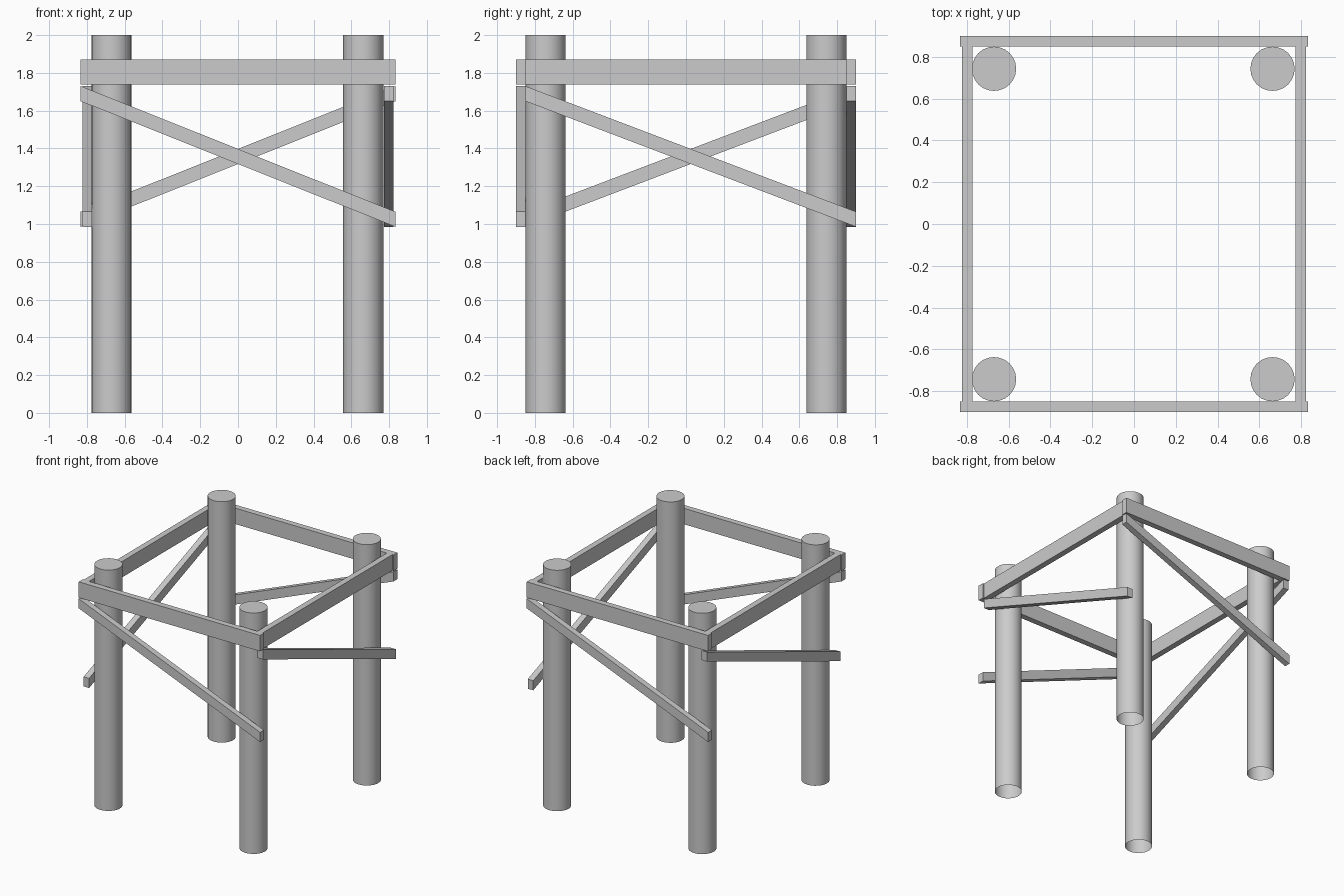
import bpy, bmesh

if "Cube" in bpy.data.objects:
    bpy.data.objects.remove(bpy.data.objects["Cube"])

X, Y = 0.833, 0.90      # outer half extents of the frame
T = 0.05                # board thickness


def finish(name, bm):
    bmesh.ops.recalc_face_normals(bm, faces=bm.faces)
    me = bpy.data.meshes.new(name)
    bm.to_mesh(me)
    bm.free()
    ob = bpy.data.objects.new(name, me)
    bpy.context.collection.objects.link(ob)
    return ob


def board(name, axis, a, b, off, za, zb, h):
    """Board along axis from a to b; top edge runs za to zb, ends cut plumb."""
    bm = bmesh.new()
    bmesh.ops.create_cube(bm, size=1)
    for v in bm.verts:
        t = v.co.x + 0.5
        along = a + (b - a) * t
        side = off + v.co.y * T
        z = za + (zb - za) * t + (v.co.z - 0.5) * h
        v.co = (along, side, z) if axis == 'x' else (side, along, z)
    return finish(name, bm)


# Round posts, open at the buried foot
for fb, y in (("front", -0.743), ("back", 0.743)):
    for lr, x in (("left", -0.67), ("right", 0.663)):
        bm = bmesh.new()
        bmesh.ops.create_cone(bm, cap_ends=True, segments=24,
                              radius1=0.106, radius2=0.106, depth=2)
        foot = [f for f in bm.faces if f.calc_center_median().z < -0.9]
        bmesh.ops.delete(bm, geom=foot, context='FACES_ONLY')
        bmesh.ops.translate(bm, verts=bm.verts, vec=(x, y, 1))
        post = finish(f"{fb}_{lr}_post", bm)
        bpy.context.view_layer.objects.active = post
        post.select_set(True)
        bpy.ops.object.shade_smooth_by_angle(angle=0.6)
        post.select_set(False)

# Level beams and diagonal braces; opposite sides slope opposite ways
HI, LO = 1.73, 1.065
for name, s in (("front", -1), ("back", 1)):
    off = s * (Y - T / 2)
    za, zb = (HI, LO) if s < 0 else (LO, HI)
    board(name + "_beam", 'x', -X, X, off, 1.87, 1.87, 0.132)
    board(name + "_brace", 'x', -X, X, off, za, zb, 0.08)
for name, s in (("left", -1), ("right", 1)):
    off = s * 0.798
    za, zb = (HI, LO) if s > 0 else (LO, HI)
    board(name + "_beam", 'y', -Y + T, Y, off, 1.87, 1.87, 0.132)
    board(name + "_brace", 'y', -Y + T, Y, off, za, zb, 0.08)
